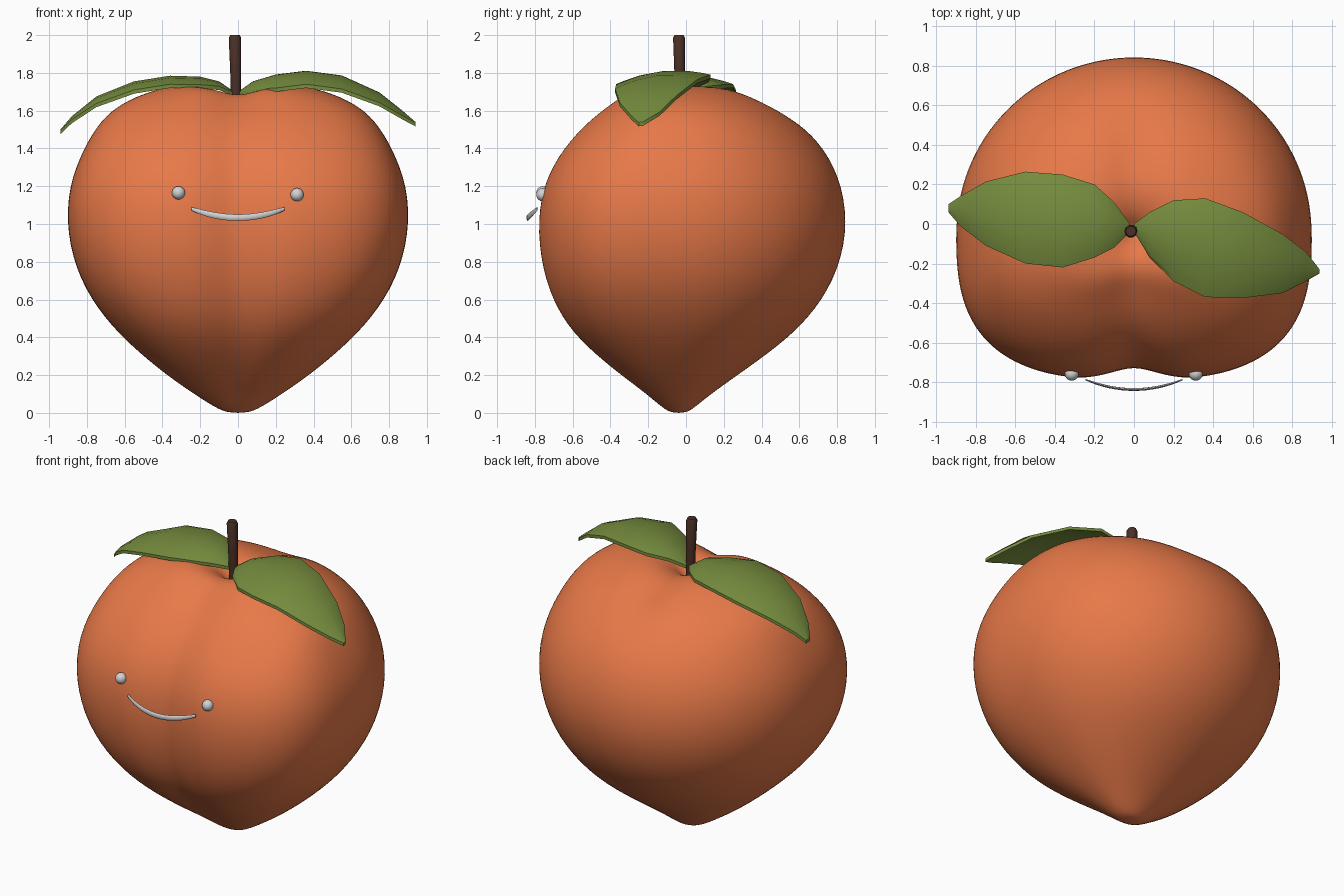
import bpy, bmesh, math
from math import sin, cos, pi, exp

if "Cube" in bpy.data.objects:
    bpy.data.objects.remove(bpy.data.objects["Cube"])


def material(name, r, g, b):
    m = bpy.data.materials.new(name)
    m.use_nodes = True
    m.diffuse_color = (r, g, b, 1)
    bsdf = m.node_tree.nodes["Principled BSDF"]
    bsdf.inputs["Base Color"].default_value = (r, g, b, 1)
    bsdf.inputs["Roughness"].default_value = 0.7
    return m


peach = material("peach skin", 0.8, 0.19, 0.065)
green = material("leaf green", 0.18, 0.265, 0.048)
brown = material("stem brown", 0.07, 0.03, 0.02)
white = material("face white", 0.65, 0.65, 0.65)


def finish(bm, name, mat, angle=None):
    bmesh.ops.recalc_face_normals(bm, faces=bm.faces[:])
    mesh = bpy.data.meshes.new(name)
    bm.to_mesh(mesh)
    bm.free()
    mesh.materials.append(mat)
    ob = bpy.data.objects.new(name, mesh)
    bpy.context.collection.objects.link(ob)
    for p in mesh.polygons:
        p.use_smooth = True
    if angle:
        bpy.ops.object.select_all(action='DESELECT')
        ob.select_set(True)
        bpy.context.view_layer.objects.active = ob
        bpy.ops.object.shade_smooth_by_angle(angle=math.radians(angle))
    return ob


def loft(name, rings, mat, angle=None):
    """Skin a list of closed rings and cap both ends."""
    bm = bmesh.new()
    loops = [[bm.verts.new(p) for p in ring] for ring in rings]
    n = len(loops[0])
    for a, b in zip(loops, loops[1:]):
        for i in range(n):
            j = (i + 1) % n
            bm.faces.new((a[i], a[j], b[j], b[i]))
    bm.faces.new(loops[0])
    bm.faces.new(loops[-1])
    return finish(bm, name, mat, angle)


# Fruit body: height, half width, depth to the front, depth to the back
PROFILE = [
    (0, .05, .04, .04), (.025, .115, .09, .08), (.1, .23, .185, .17),
    (.2, .375, .325, .31), (.35, .555, .505, .52), (.5, .7, .63, .685),
    (.7, .83, .715, .82), (.95, .9, .755, .89), (1.2, .89, .73, .865),
    (1.4, .81, .62, .77), (1.55, .72, .48, .63), (1.64, .61, .365, .49),
    (1.7, .47, .29, .37), (1.735, .33, .22, .26), (1.735, .19, .14, .16),
    (1.7, .09, .07, .07), (1.64, .03, .03, .03)]


def body_ring(z, width, front, back, sides=48):
    ring = []
    for i in range(sides):
        a = 2 * pi * i / sides
        c, s = cos(a), sin(a)
        # round at the back, squarer at the front
        n = 2 if s >= 0 else 2 + 0.9 * min(1, width / 0.8)
        r = 1.01 / (abs(c) ** n + abs(s) ** n) ** (1 / n)
        x = width * r * c
        y = (back if s > 0 else front) * r * s
        groove = exp(-(x / 0.14) ** 2)
        if s < 0:
            y += 0.1 * front * groove * -s
        top = max(0, min(1, (z - 1.5) / 0.2))
        ring.append((x, y - 0.04, z - 0.05 * groove * top))
    return ring


body = loft("fruit_body", [body_ring(*row) for row in PROFILE], peach)
sub = body.modifiers.new("smooth", 'SUBSURF')
sub.levels = sub.render_levels = 2


# Leaves: x, front edge y, back edge y, height of the midrib
def leaf(name, stations, tilt):
    rings = []
    steps = [-1, -.85, -.5, 0, .5, .85, 1]
    for x, lo, hi, z in stations:
        w = min(1, (hi - lo) / 0.4)
        top = [(x, (lo + hi) / 2 + t * (hi - lo) / 2,
                z + w * (tilt * t - 0.045 * t * t)) for t in steps]
        under = [(px, py, pz - 0.02) for px, py, pz in reversed(top)]
        rings.append(top + under)
    return loft(name, rings, green, 40)


leaf("left_leaf", [
    (0, -.04, 0, 1.7), (.08, -.17, .06, 1.755), (.2, -.29, .12, 1.79),
    (.36, -.37, .13, 1.81), (.55, -.375, .06, 1.785),
    (.75, -.35, -.05, 1.695), (.87, -.29, -.14, 1.6),
    (.94, -.25, -.23, 1.54)], 0.025)
leaf("right_leaf", [
    (-.02, -.04, 0, 1.7), (-.1, -.12, .11, 1.755), (-.2, -.17, .2, 1.78),
    (-.36, -.22, .25, 1.785), (-.55, -.2, .265, 1.755),
    (-.75, -.11, .215, 1.675), (-.88, -.01, .14, 1.57),
    (-.94, .06, .1, 1.5)], 0)


# Stem
def circle(x, y, z, r, sides=10):
    return [(x + r * cos(2 * pi * i / sides), y + r * sin(2 * pi * i / sides), z)
            for i in range(sides)]


loft("stem", [circle(-.01, -.03, 1.6, .026), circle(-.012, -.034, 1.8, .029),
              circle(-.016, -.037, 1.985, .033), circle(-.016, -.037, 2, .026)],
     brown, 50)

# Eyes
for side, x, z in (("left", .313, 1.155), ("right", -.315, 1.165)):
    bm = bmesh.new()
    bmesh.ops.create_uvsphere(bm, u_segments=20, v_segments=12, radius=0.035)
    bmesh.ops.translate(bm, verts=bm.verts[:], vec=(x, -0.758, z))
    finish(bm, side + "_eye", white)

# Smile: a thin arc bowed forward and down
smile = []
for i in range(17):
    t = i / 8 - 1
    k = 1 - 0.45 * t ** 4
    smile.append([(0.245 * t, -.838 + .05 * t * t + .007 * k * cos(a * pi / 4),
                   1.034 + .046 * t * t + .017 * k * sin(a * pi / 4))
                  for a in range(8)])
loft("smile", smile, white, 60)
